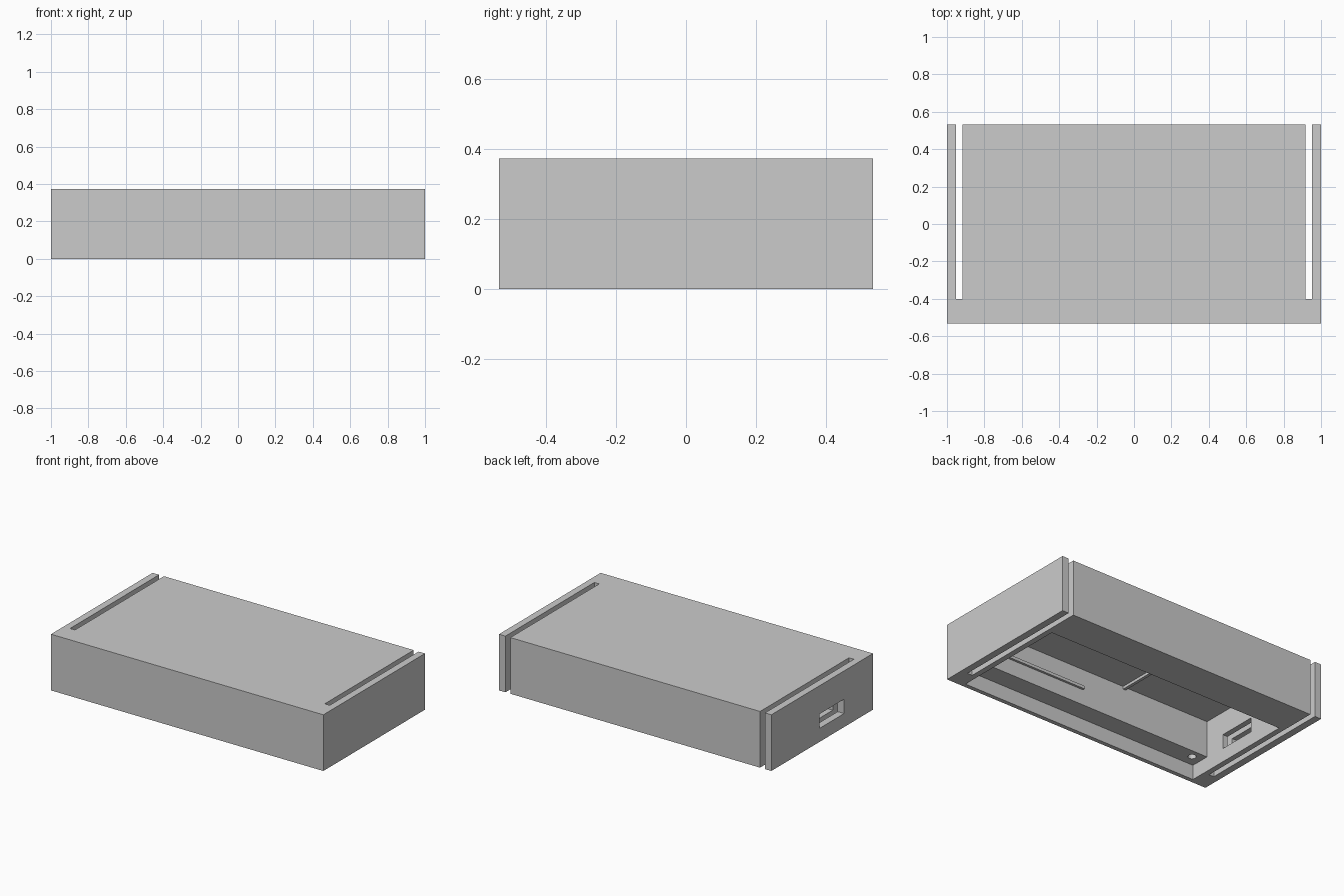
import bpy, bmesh
from mathutils import Matrix, Vector

if "Cube" in bpy.data.objects:
    bpy.data.objects.remove(bpy.data.objects["Cube"])

grey = bpy.data.materials.new("plain_grey")
grey.diffuse_color = (0.6, 0.6, 0.6, 1)
grey.use_nodes = True
grey.node_tree.nodes["Principled BSDF"].inputs["Base Color"].default_value = grey.diffuse_color


def make_object(name, bm):
    mesh = bpy.data.meshes.new(name)
    bm.to_mesh(mesh)
    bm.free()
    mesh.materials.append(grey)
    ob = bpy.data.objects.new(name, mesh)
    bpy.context.collection.objects.link(ob)
    return ob


def box(name, lo, hi):
    lo, hi = Vector(lo), Vector(hi)
    bm = bmesh.new()
    bmesh.ops.create_cube(bm, size=1, matrix=Matrix.Translation((lo + hi) / 2)
                          @ Matrix.Diagonal((*(hi - lo), 1)))
    return make_object(name, bm)


def cylinder(name, centre, radius, depth):
    bm = bmesh.new()
    bmesh.ops.create_cone(bm, cap_ends=True, segments=24, radius1=radius, radius2=radius,
                          depth=depth, matrix=Matrix.Translation(centre))
    return make_object(name, bm)


def cut(target, cutter):
    cutter.hide_render = True
    mod = target.modifiers.new("cut", 'BOOLEAN')
    mod.operation = 'DIFFERENCE'
    mod.solver = 'EXACT'
    mod.object = cutter
    bpy.context.view_layer.objects.active = target
    bpy.ops.object.modifier_apply(modifier=mod.name)
    bpy.data.objects.remove(cutter)


# Main housing block
housing = box("housing", (-1, -0.533, 0), (1, 0.533, 0.373))

# Side slots, open at the back and running through the full height
for s in (-1, 1):
    x0, x1 = sorted((s * 0.917, s * 0.953))
    cut(housing, box("slot_cutter", (x0, -0.4, -0.1), (x1, 0.7, 0.5)))

# Underside cavity: wide shallow mouth with a ledge, then a deeper chamber
cut(housing, box("mouth_cutter", (-0.88, -0.505, -0.1), (0.88, 0.29, 0.097)))
cut(housing, box("chamber_cutter", (-0.88, -0.375, 0.05), (0.88, 0.29, 0.338)))

# Window through the left side
cut(housing, box("window_cutter", (-1.1, -0.23, 0.09), (-0.8, 0.03, 0.185)))

# Round blind hole in the ledge
cut(housing, cylinder("hole_cutter", (-0.81, -0.43, 0.14), 0.025, 0.16))

# Small ribs inside the chamber
box("ceiling_rib", (-0.25, -0.376, 0.32), (-0.23, 0.291, 0.339))
box("wall_rib", (0.08, -0.376, 0.2), (0.72, -0.36, 0.22))
